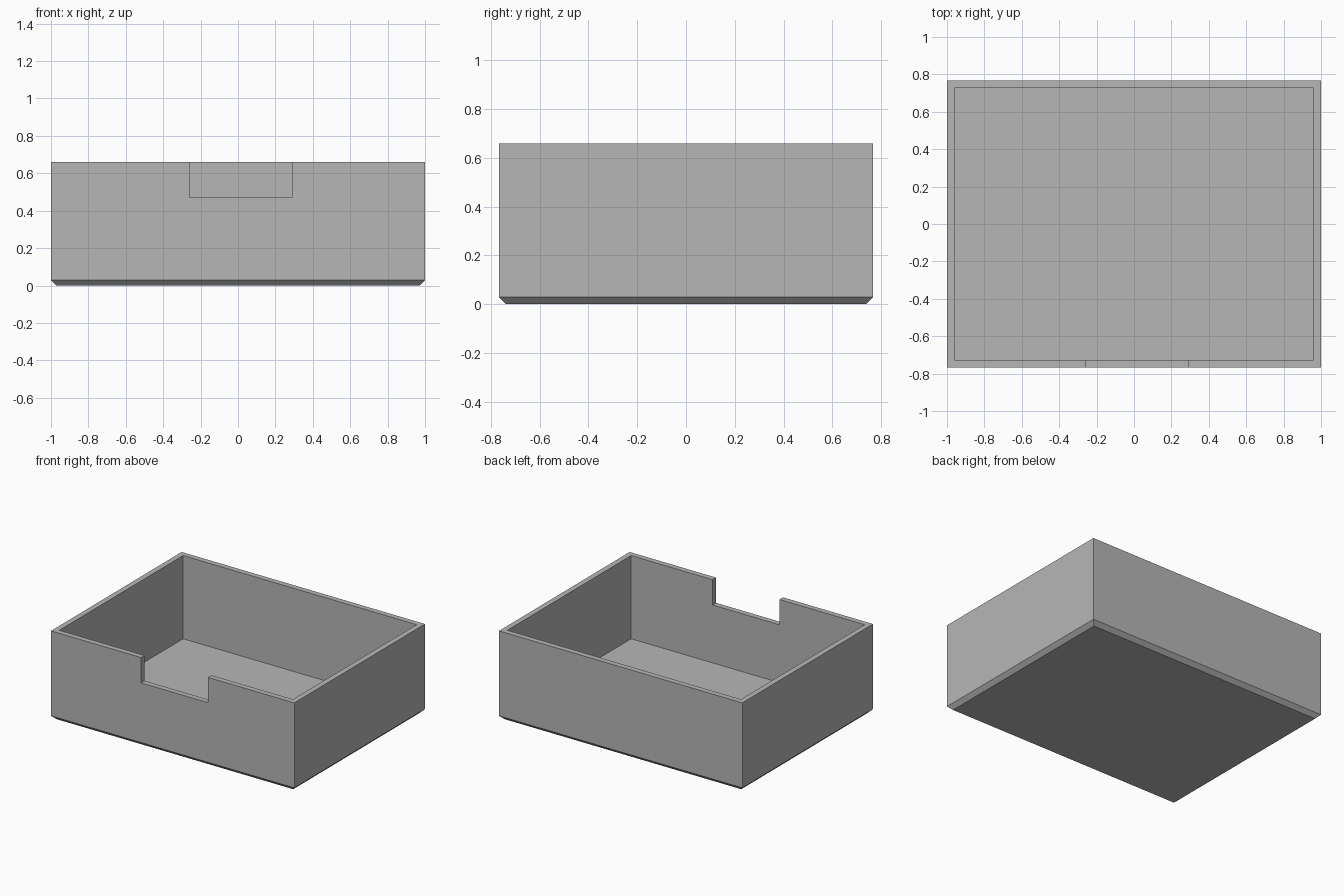
import bpy
import bmesh

cube = bpy.data.objects.get("Cube")
if cube:
    bpy.data.objects.remove(cube, do_unlink=True)

HALF_X, HALF_Y, HEIGHT = 1.0, 0.767, 0.66
WALL, FLOOR, CHAMFER = 0.041, 0.042, 0.029

grey = bpy.data.materials.new("plain grey")
grey.use_nodes = True
colour = (0.47, 0.47, 0.47, 1)
grey.diffuse_color = colour
grey.node_tree.nodes["Principled BSDF"].inputs["Base Color"].default_value = colour


def loft(name, rings):
    """Solid through stacked rectangles given as (x0, x1, y0, y1, z)."""
    bm = bmesh.new()
    loops = [[bm.verts.new(p) for p in
              ((x0, y0, z), (x1, y0, z), (x1, y1, z), (x0, y1, z))]
             for x0, x1, y0, y1, z in rings]
    for a, b in zip(loops, loops[1:]):
        for i in range(4):
            j = (i + 1) % 4
            bm.faces.new((a[i], a[j], b[j], b[i]))
    bm.faces.new(loops[0][::-1])
    bm.faces.new(loops[-1])
    bmesh.ops.recalc_face_normals(bm, faces=bm.faces)
    mesh = bpy.data.meshes.new(name)
    bm.to_mesh(mesh)
    bm.free()
    mesh.materials.append(grey)
    obj = bpy.data.objects.new(name, mesh)
    bpy.context.collection.objects.link(obj)
    return obj


def ring(inset, z):
    x, y = HALF_X - inset, HALF_Y - inset
    return (-x, x, -y, y, z)


# Open tray: chamfered base, outer walls, rim, inner walls and floor
tray = loft("tray", [ring(CHAMFER, 0), ring(0, CHAMFER), ring(0, HEIGHT),
                     ring(WALL, HEIGHT), ring(WALL, FLOOR)])

# Notch in the front wall
notch = loft("notch_cutter", [(-0.26, 0.29, -0.9, -0.6, z) for z in (0.472, 0.8)])
notch.hide_render = True
notch.display_type = 'WIRE'

cut = tray.modifiers.new("front notch", 'BOOLEAN')
cut.operation = 'DIFFERENCE'
cut.solver = 'EXACT'
cut.object = notch
bpy.context.view_layer.objects.active = tray
tray.select_set(True)
bpy.ops.object.modifier_apply(modifier=cut.name)
bpy.data.objects.remove(notch, do_unlink=True)
